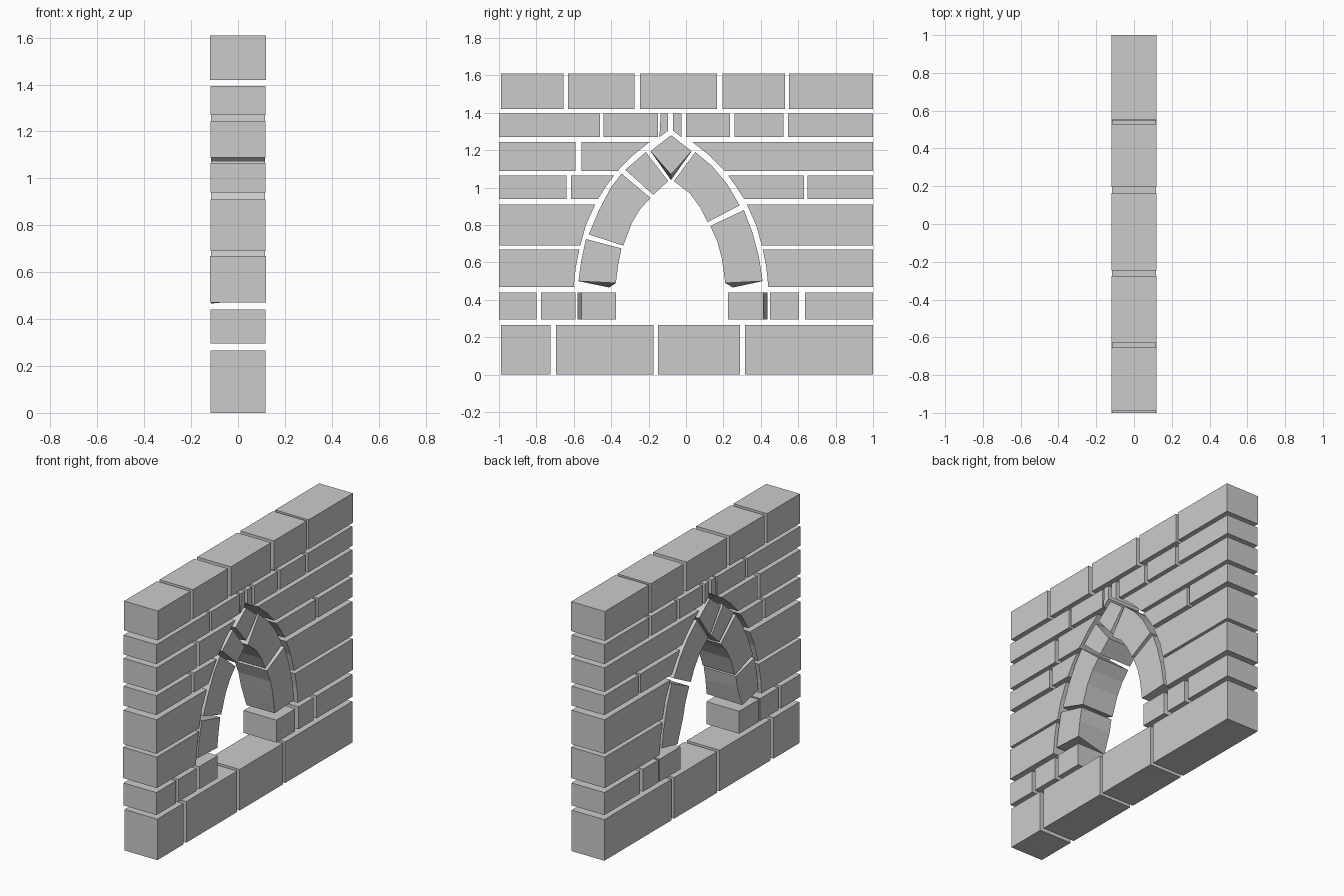
import bpy, bmesh

if "Cube" in bpy.data.objects:
    bpy.data.objects.remove(bpy.data.objects["Cube"])

AXIS = -0.08      # y of the arch centre line


def stone(name, front, back=None, half=0.117):
    """Prism through the wall: (y, z) profile on +x, optional other one on -x."""
    back = back or front
    bm = bmesh.new()
    f = [bm.verts.new((half, y, z)) for y, z in front]
    b = [bm.verts.new((-half, y, z)) for y, z in back]
    n = len(f)
    bm.faces.new(f)
    bm.faces.new(b[::-1])
    for i in range(n):
        j = (i + 1) % n
        bm.faces.new((f[j], f[i], b[i], b[j]))
    bmesh.ops.recalc_face_normals(bm, faces=bm.faces[:])
    mesh = bpy.data.meshes.new(name)
    bm.to_mesh(mesh)
    bm.free()
    bpy.context.collection.objects.link(bpy.data.objects.new(name, mesh))


def brick(name, y0, y1, z0, z1, half=0.117):
    stone(name, [(y0, z0), (y1, z0), (y1, z1), (y0, z1)], half=half)


def mirror(profile):
    return [(2 * AXIS - y, z) for y, z in profile]


# Rectangular bricks, course by course
courses = [
    ("base", 0.0, 0.265, 0.117, [(-.99, -.725), (-.695, -.175), (-.15, .29), (.315, 1)]),
    ("sill", 0.295, 0.44, 0.117, [(-1, -.8), (-.775, -.59), (.45, .605), (.635, 1)]),
    ("upper", 0.94, 1.065, 0.117, [(-1, -.64), (.65, 1)]),
    ("shoulder", 1.09, 1.245, 0.117, [(-1, -.59)]),
    ("crown", 1.27, 1.395, 0.117, [(-1, -.46), (-.44, -.15), (0, .235), (.26, .52), (.545, 1)]),
    ("coping", 1.42, 1.61, 0.12, [(-.99, -.655), (-.63, -.275), (-.245, .165), (.195, .53), (.55, 1)]),
]
for name, z0, z1, half, spans in courses:
    for i, (y0, y1) in enumerate(spans):
        brick(f"{name}_brick_{i + 1}", y0, y1, z0, z1, half)

# Bricks cut to follow the arch: half-width of the cut at bottom, middle, top
cut = [
    ("lower", .47, .67, (.52, .51, .49), -1, 1, .12),
    ("middle", .69, .91, (.485, .455, .405), -1, 1, .117),
    ("upper", .94, 1.065, (.39, .35, .305), -.615, .63, .117),
    ("shoulder", 1.09, 1.245, (.285, .21, .113), -.56, 1, .117),
]
for name, z0, z1, w, left, right, half in cut:
    zs = (z0, (z0 + z1) / 2, z1)
    for side, outer, s in (("left", left, -1), ("right", right, 1)):
        edge = [(AXIS + s * a, z) for a, z in zip(w, zs)]
        stone(f"{name}_cut_brick_{side}", [(outer, z0)] + edge + [(outer, z1)], half=half)

# Two slivers above the keystone
stone("crown_sliver_left", [(-.142, 1.27), (-.095, 1.305), (-.095, 1.395), (-.135, 1.395)])
stone("crown_sliver_right", [(-.07, 1.305), (-.025, 1.27), (-.025, 1.395), (-.07, 1.395)])

# Springer bricks carrying the arch, outer end slightly skewed
stone("springer_left", [(-.56, .295), (-.375, .295), (-.375, .44), (-.56, .44)],
      [(-.58, .295), (-.375, .295), (-.375, .44), (-.58, .44)])
stone("springer_right", [(.225, .295), (.415, .295), (.415, .44), (.225, .44)],
      [(.225, .295), (.435, .295), (.435, .44), (.225, .44)])

# Arch stones
foot = [(-.535, .725), (-.56, .61), (-.575, .5), (-.375, .49), (-.362, .59), (-.345, .675)]
foot_back = foot[:3] + [(-.41, .466)] + foot[4:]
stone("arch_foot_left", foot, foot_back, .115)
foot_r = [(-.47, .88), (-.515, .76), (-.55, .63), (-.57, .5), (-.37, .49), (-.352, .62),
          (-.328, .71), (-.29, .795)]
foot_r_back = foot_r[:4] + [(-.41, .466)] + foot_r[5:]
stone("arch_foot_right", mirror(foot_r), mirror(foot_r_back), .115)
stone("arch_haunch_left", [(-.345, 1.075), (-.405, .995), (-.465, .88), (-.52, .75),
                           (-.335, .69), (-.29, .81), (-.245, .885), (-.19, .945)], half=.115)
stone("arch_haunch_right", [(.05, 1.19), (.14, 1.115), (.22, 1.02), (.287, .905), (.115, .815),
                            (.075, .895), (.02, .97), (-.065, 1.035)], half=.115)
stone("arch_shoulder_left", [(-.215, 1.19), (-.325, 1.095), (-.175, .962), (-.095, 1.035)], half=.115)
stone("keystone", [(-.08, 1.28), (.03, 1.195), (-.08, 1.07), (-.19, 1.195)],
      [(-.08, 1.28), (.03, 1.195), (-.08, 1.04), (-.19, 1.195)], .115)
